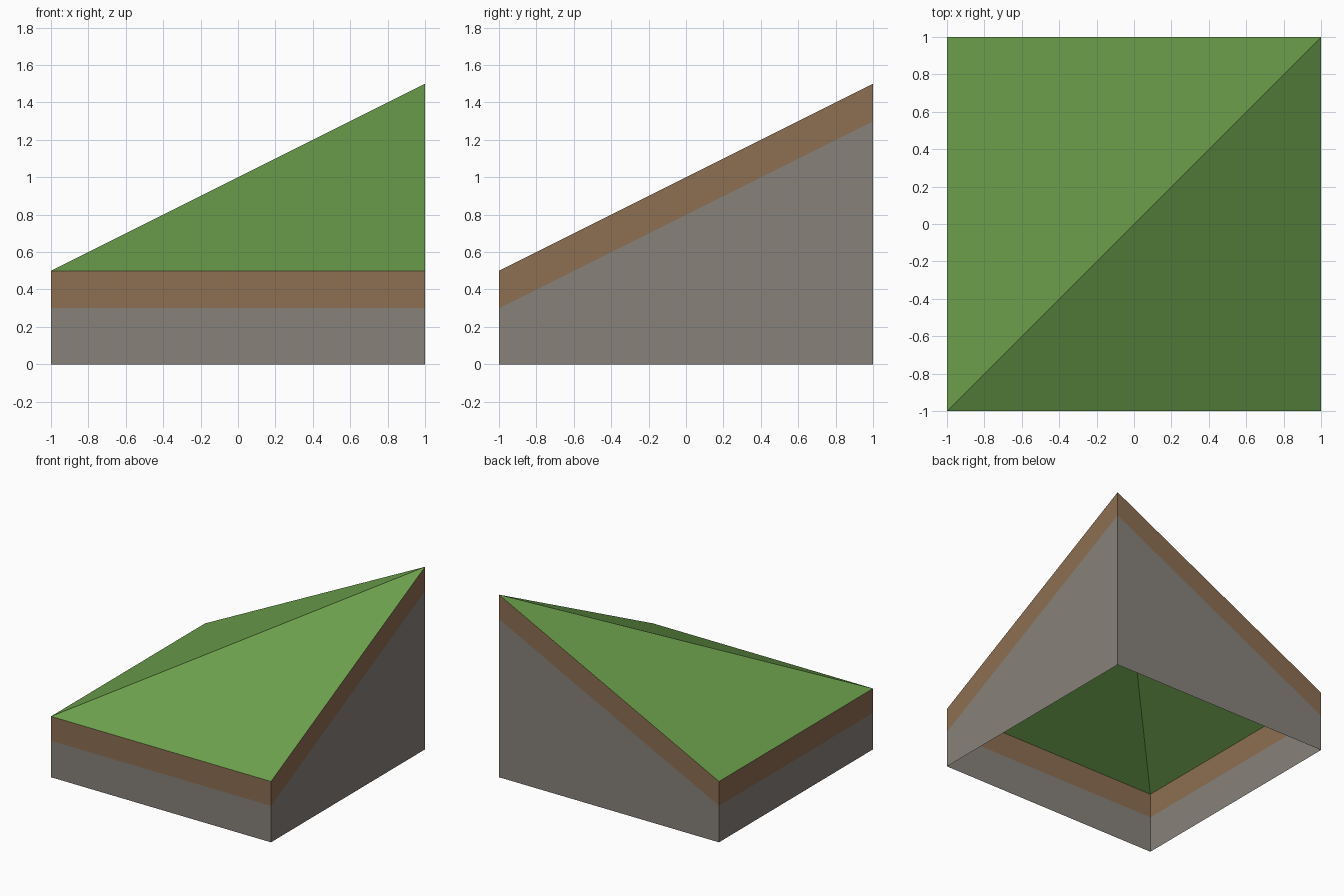
import bpy, bmesh

if "Cube" in bpy.data.objects:
    bpy.data.objects.remove(bpy.data.objects["Cube"])

# Tile corners, counter-clockwise from front left; only the back right one is raised
CORNERS = [(-1, -1, 0.5), (1, -1, 0.5), (1, 1, 1.5), (-1, 1, 0.5)]
SOIL_DEPTH = 0.2


def material(name, rgb):
    mat = bpy.data.materials.new(name)
    mat.diffuse_color = (*rgb, 1)
    mat.use_nodes = True
    mat.node_tree.nodes["Principled BSDF"].inputs["Base Color"].default_value = mat.diffuse_color
    return mat


def make_object(name, bm, mat):
    mesh = bpy.data.meshes.new(name)
    bm.to_mesh(mesh)
    bm.free()
    mesh.materials.append(mat)
    bpy.context.collection.objects.link(bpy.data.objects.new(name, mesh))


def wall_band(name, low, high, mat):
    """Four-sided open band between two height rules."""
    bm = bmesh.new()
    bottom = [bm.verts.new((x, y, low(z))) for x, y, z in CORNERS]
    top = [bm.verts.new((x, y, high(z))) for x, y, z in CORNERS]
    for i in range(4):
        j = (i + 1) % 4
        bm.faces.new((bottom[i], bottom[j], top[j], top[i]))
    make_object(name, bm, mat)


grass = material("grass green", (0.153, 0.352, 0.074))
soil = material("soil brown", (0.266, 0.156, 0.084))
stone = material("stone grey", (0.242, 0.220, 0.195))

# Grass surface, folded along the front-left to back-right diagonal
bm = bmesh.new()
v = [bm.verts.new(c) for c in CORNERS]
bm.faces.new((v[0], v[1], v[2]))
bm.faces.new((v[0], v[2], v[3]))
make_object("grass_surface", bm, grass)

# Soil follows the slope; stone reaches the ground, open underneath
wall_band("soil_band", lambda z: z - SOIL_DEPTH, lambda z: z, soil)
wall_band("stone_walls", lambda z: 0, lambda z: z - SOIL_DEPTH, stone)
